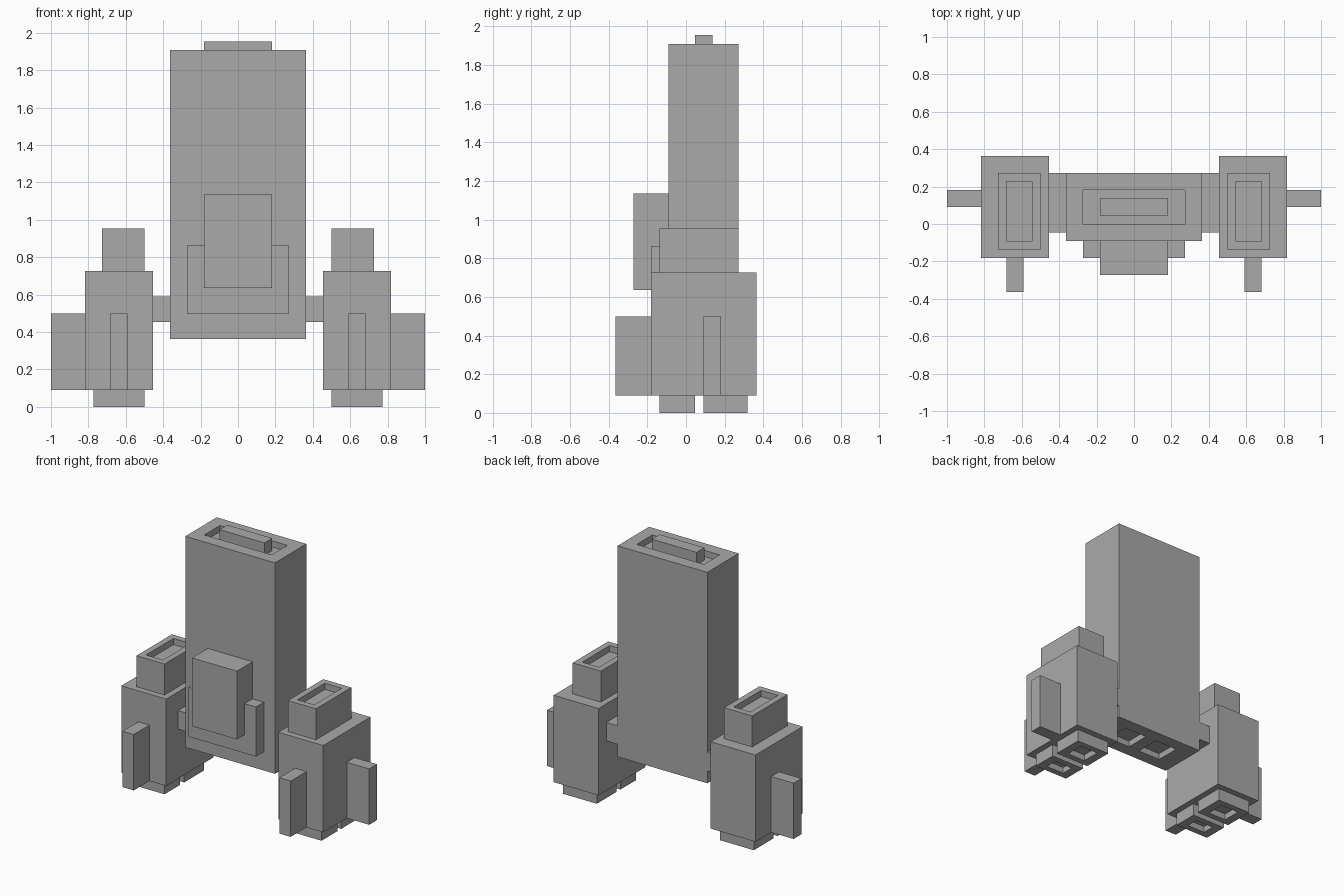
import bpy
from mathutils import Vector

if "Cube" in bpy.data.objects:
    bpy.data.objects.remove(bpy.data.objects["Cube"], do_unlink=True)

U = 1 / 11  # one building unit

grey = bpy.data.materials.new("plain grey")
grey.use_nodes = True
colour = (0.4, 0.4, 0.4, 1)
grey.diffuse_color = colour
grey.node_tree.nodes["Principled BSDF"].inputs["Base Color"].default_value = colour


def box(name, xs, ys, zs):
    """Box from its ranges along each axis, in building units."""
    lo, hi = (Vector(c) * U for c in zip(xs, ys, zs))
    bpy.ops.mesh.primitive_cube_add(size=1, location=(lo + hi) / 2)
    ob = bpy.context.object
    ob.name = ob.data.name = name
    for v in ob.data.vertices:
        v.co *= hi - lo
    ob.data.materials.append(grey)
    return ob


def recess(ob, xs, ys, zs):
    """Cut a rectangular pocket out of a box."""
    cutter = box("cutter", xs, ys, zs)
    cutter.hide_render = True
    mod = ob.modifiers.new("pocket", "BOOLEAN")
    mod.operation = "DIFFERENCE"
    mod.solver = "EXACT"
    mod.object = cutter
    bpy.context.view_layer.objects.active = ob
    bpy.ops.object.modifier_apply(modifier=mod.name)
    bpy.data.objects.remove(cutter, do_unlink=True)


# Tall body with a hollow top and two pockets underneath
body = box("body", (-4, 4), (-1, 3), (4, 21))
recess(body, (-3, 3), (0, 2), (20.5, 22))
box("top_fin", (-2, 2), (0.5, 1.5), (20.5, 21.5))

# Stepped chest
box("chest_plate", (-3, 3), (-2, -1), (5.5, 9.5))
box("chest_block", (-2, 2), (-3, -1), (7, 12.5))

for side, s in (("left", 1), ("right", -1)):
    def span(a, b):
        return sorted((a * s, b * s))

    recess(body, span(0.5, 2.5), (0, 2), (3, 4.5))

    # Side pod with its connector, fins and hollow top
    box(side + "_connector", span(4, 5), (-0.5, 3), (5, 6.5))
    box(side + "_pod", span(5, 9), (-2, 4), (1, 8))
    box(side + "_outer_fin", span(9, 11), (1, 2), (1, 5.5))
    box(side + "_front_fin", span(6.5, 7.5), (-4, -2), (1, 5.5))
    cap = box(side + "_pod_cap", span(5.5, 8), (-1.5, 3), (8, 10.5))
    recess(cap, span(6, 7.5), (-1, 2.5), (10, 11))

    # Two feet, hollow underneath
    for place, y0, y1 in (("front", -1.5, 0.5), ("back", 1, 3.5)):
        foot = box(f"{side}_{place}_foot", span(5.5, 8.5), (y0, y1), (0, 1))
        recess(foot, span(6.2, 7.8), (y0 + 0.5, y1 - 0.5), (-1, 0.5))
